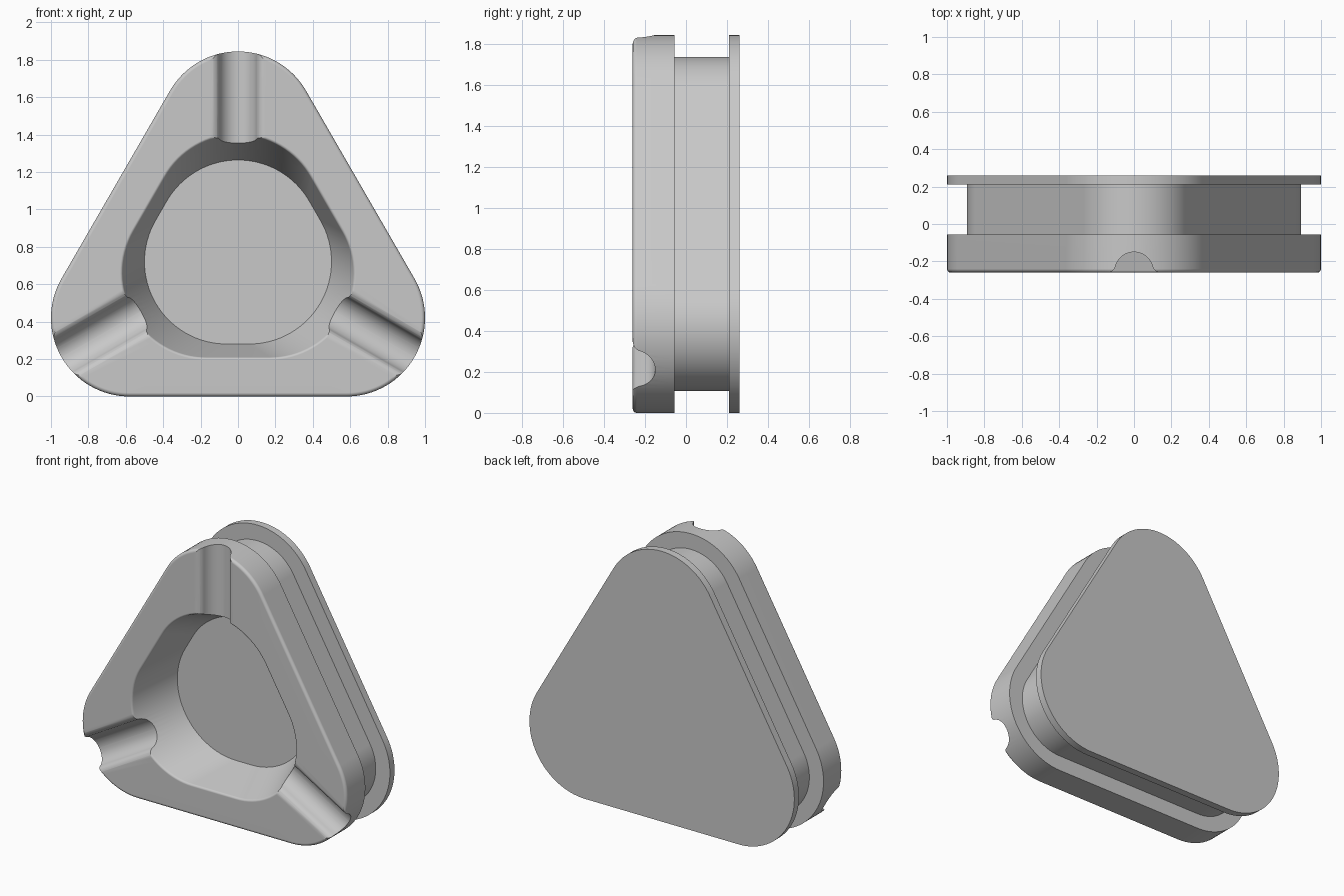
import bpy, bmesh
from math import sin, cos, pi, radians, sqrt
from mathutils import Matrix, Vector

cube = bpy.data.objects.get("Cube")
if cube:
    bpy.data.objects.remove(cube, do_unlink=True)

HALF, RAD = 0.58, 0.42              # corner centre half spacing, corner radius
MID = RAD + HALF / sqrt(3)          # height of the triangle centre
FRONT, BACK = -0.26, 0.26

grey = bpy.data.materials.new("warm_grey")
grey.use_nodes = True
grey.diffuse_color = (0.58, 0.58, 0.58, 1)
grey.node_tree.nodes["Principled BSDF"].inputs["Base Color"].default_value = (0.58, 0.58, 0.58, 1)


def rounded_triangle(half, rad, y, steps=32):
    """Ring of points of a triangle with round corners, point upward."""
    points = []
    for k in range(3):
        mid = pi / 2 + k * 2 * pi / 3
        reach = 2 * half / sqrt(3)
        for i in range(steps + 1):
            a = mid - pi / 3 + i / steps * 2 * pi / 3
            points.append(Vector((reach * cos(mid) + rad * cos(a), y,
                                  MID + reach * sin(mid) + rad * sin(a))))
    return points


def loft(name, rings):
    """Closed solid skinned through rings of equal point count."""
    bm = bmesh.new()
    loops = [[bm.verts.new(p) for p in ring] for ring in rings]
    for a, b in zip(loops, loops[1:]):
        for i in range(len(a)):
            j = (i + 1) % len(a)
            bm.faces.new((a[i], a[j], b[j], b[i]))
    bm.faces.new(loops[0])
    bm.faces.new(loops[-1])
    bmesh.ops.recalc_face_normals(bm, faces=bm.faces)
    mesh = bpy.data.meshes.new(name)
    bm.to_mesh(mesh)
    bm.free()
    mesh.materials.append(grey)
    obj = bpy.data.objects.new(name, mesh)
    bpy.context.collection.objects.link(obj)
    return obj


# Back flange, recessed waist, front body
rings = [rounded_triangle(HALF, RAD - inset, y) for inset, y in
         ((0, BACK), (0, 0.21), (0.107, 0.21), (0.107, -0.055), (0, -0.055))]

# Rounded outer front edge
edge = 0.02
for i in range(6):
    a = i / 5 * pi / 2
    rings.append(rounded_triangle(HALF, RAD - edge * (1 - cos(a)), FRONT + edge * (1 - sin(a))))

# Rounded rim of the bowl, then its tapering wall and floor
lip = 0.015
for i in range(6):
    a = i / 5 * radians(78)
    rings.append(rounded_triangle(0.168, 0.448 + lip * (1 - sin(a)), FRONT + lip * (1 - cos(a))))
rings.append(rounded_triangle(0.06, 0.44, 0.06))
tray = loft("tray_body", rings)

# Half round rests cut through each corner, with softened edges
side = [(0.136, -0.32), (0.136, -0.261), (0.124, -0.256), (0.113, -0.249), (0.106, -0.24)]
arc = [(0.103 * cos(a), -0.253 + 0.103 * sin(a))
       for a in (radians(12 + 156 * i / 24) for i in range(25))]
section = side + arc + [(-x, y) for x, y in reversed(side)]
for k in range(3):
    turn = (Matrix.Translation((0, 0, MID)) @ Matrix.Rotation(k * 2 * pi / 3, 4, 'Y'))
    cutter = loft("rest_cutter", [[turn @ Vector((x, y, z)) for x, y in section]
                                  for z in (0.3, 1.4)])
    cutter.hide_render = True
    cut = tray.modifiers.new("rest", 'BOOLEAN')
    cut.operation, cut.solver, cut.object = 'DIFFERENCE', 'EXACT', cutter
    bpy.ops.object.select_all(action='DESELECT')
    tray.select_set(True)
    bpy.context.view_layer.objects.active = tray
    bpy.ops.object.modifier_apply(modifier=cut.name)
    bpy.data.objects.remove(cutter, do_unlink=True)

# Smooth curves, crisp corners, flat planes
bpy.ops.object.shade_smooth_by_angle(angle=radians(35))
tidy = tray.modifiers.new("flat_planes", 'WEIGHTED_NORMAL')
tidy.keep_sharp = True
